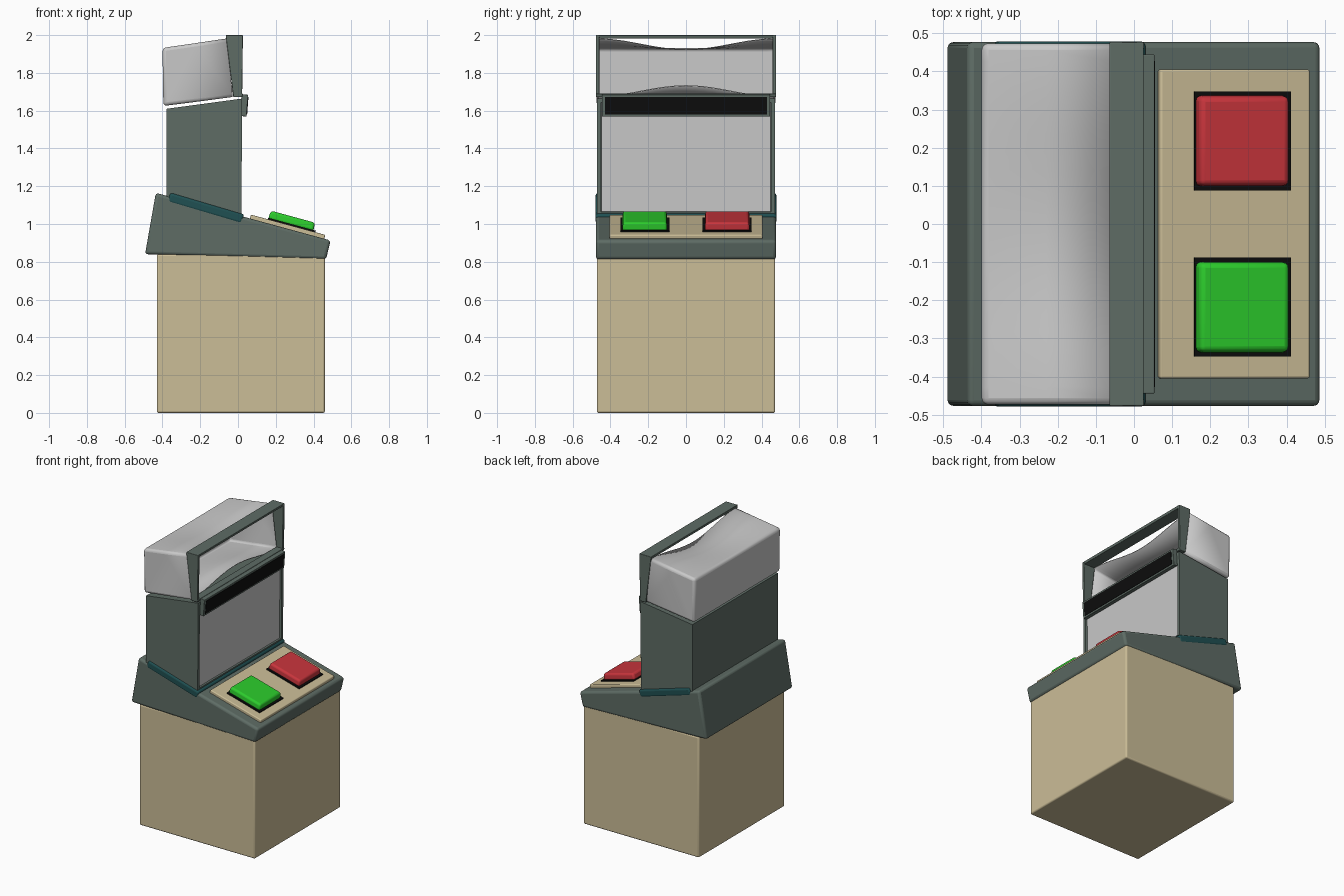
import bpy, bmesh, math
from mathutils import Matrix

if "Cube" in bpy.data.objects:
    bpy.data.objects.remove(bpy.data.objects["Cube"])


def material(name, r, g, b):
    m = bpy.data.materials.new(name)
    m.use_nodes = True
    m.diffuse_color = (r, g, b, 1)
    m.node_tree.nodes["Principled BSDF"].inputs["Base Color"].default_value = (r, g, b, 1)
    return m


beige = material("beige", 0.6, 0.51, 0.31)
slate = material("slate green", 0.112, 0.15, 0.13)
teal = material("dark teal", 0.014, 0.08, 0.085)
grey = material("light grey", 0.58, 0.58, 0.58)
black = material("black", 0.004, 0.004, 0.004)
red = material("red", 0.58, 0.035, 0.045)
green = material("green", 0.025, 0.6, 0.025)


def finish(name, bm, mats, bevel=0.0, segments=3):
    bmesh.ops.recalc_face_normals(bm, faces=bm.faces)
    mesh = bpy.data.meshes.new(name)
    bm.to_mesh(mesh)
    bm.free()
    obj = bpy.data.objects.new(name, mesh)
    bpy.context.collection.objects.link(obj)
    for m in mats:
        mesh.materials.append(m)
    if bevel:
        mod = obj.modifiers.new("Bevel", "BEVEL")
        mod.width, mod.segments = bevel, segments
        mod.limit_method = "ANGLE"
        mod.angle_limit = math.radians(35)
    bpy.ops.object.select_all(action="DESELECT")
    obj.select_set(True)
    bpy.context.view_layer.objects.active = obj
    bpy.ops.object.shade_smooth_by_angle(angle=math.radians(40))
    return obj


def prism_mesh(profile, y0, y1):
    """Extrude an xz outline from y0 to y1."""
    bm = bmesh.new()
    face = bm.faces.new([bm.verts.new((x, y0, z)) for x, z in profile])
    ext = bmesh.ops.extrude_face_region(bm, geom=[face])["geom"]
    bmesh.ops.translate(bm, vec=(0, y1 - y0, 0),
                        verts=[v for v in ext if isinstance(v, bmesh.types.BMVert)])
    return bm


def prism(name, profile, y0, y1, mat, bevel=0.0):
    return finish(name, prism_mesh(profile, y0, y1), [mat], bevel)


def slab(name, center, size, tilt, mat, bevel=0.0, taper=1.0):
    """Box tilted about y, optionally narrower at the top."""
    bm = bmesh.new()
    bmesh.ops.create_cube(bm, size=1)
    for v in bm.verts:
        k = taper if v.co.z > 0 else 1
        v.co.x *= size[0] * k
        v.co.y *= size[1] * k
        v.co.z *= size[2]
    bm.transform(Matrix.Translation(center) @ Matrix.Rotation(tilt, 4, "Y"))
    return finish(name, bm, [mat], bevel)


# Pedestal and sloped console
slab("pedestal", (0.015, 0, 0.42), (0.89, 0.944, 0.84), 0, beige, 0.01)
prism("console", [(-0.492, 0.84), (-0.435, 1.165), (0.49, 0.913), (0.466, 0.812)],
      -0.477, 0.477, slate, 0.016)

# Control tray and two push buttons, stacked along the console slope
SLOPE = math.atan2(0.252, 0.925)


def on_console(x, y, lift):
    z = 1.165 - (x + 0.435) * math.tan(SLOPE)
    return (x + lift * math.sin(SLOPE), y, z + lift * math.cos(SLOPE))


slab("control_tray", on_console(0.26, 0, 0.006), (0.408, 0.81, 0.03), SLOPE, beige, 0.006)
for side, y, mat in (("left", 0.218, red), ("right", -0.218, green)):
    slab(side + "_button_base", on_console(0.278, y, 0.023), (0.262, 0.26, 0.012), SLOPE, black)
    slab(side + "_button", on_console(0.273, y, 0.046), (0.25, 0.24, 0.046), SLOPE, mat,
         0.013, 0.96)

# Gasket under the screen housing
slab("gasket", (-0.17, 0, 1.083), (0.41, 0.958, 0.054), math.radians(16.5), teal, 0.014)

# Screen housing with a recessed grey screen
bm = prism_mesh([(-0.378, 1.1), (-0.378, 1.61), (0.022, 1.664), (0.018, 1.045)], -0.47, 0.47)
bmesh.ops.recalc_face_normals(bm, faces=bm.faces)
front = max(bm.faces, key=lambda f: f.calc_center_median().x)
bmesh.ops.inset_individual(bm, faces=[front], thickness=0.028, depth=0)
bmesh.ops.inset_individual(bm, faces=[front], thickness=0.003, depth=-0.012)
front.material_index = 1
finish("screen_housing", bm, [slate, grey])

# Slot bar above the screen
prism("slot_surround", [(0.015, 1.572), (0.018, 1.688), (0.054, 1.684), (0.045, 1.568)],
      -0.445, 0.445, slate, 0.003)
prism("slot", [(0.04, 1.58), (0.046, 1.672), (0.0555, 1.672), (0.0485, 1.58)],
      -0.428, 0.428, black)

# Upper window frame
RIM = 0.018


def back_x(z):
    return -0.025 - 0.04 * (z - 1.675) / 0.325


def frame_profile(z0, z1):
    return [(back_x(z0), z0), (back_x(z1), z1), (0.026, z1), (0.022, z0)]


prism("frame_top", frame_profile(2 - RIM, 2.0), -0.477, 0.477, slate, 0.003)
prism("frame_bottom", frame_profile(1.672, 1.672 + RIM), -0.477, 0.477, slate, 0.003)
for side, s in (("left", 1), ("right", -1)):
    prism("frame_" + side, frame_profile(1.675, 1.998), s * 0.459, s * 0.477, slate, 0.003)

# Hollow hood: roof and floor pinch towards the middle at the front
HALF, STEPS = 0.474, 20
bm = bmesh.new()
rings = []
for i in range(STEPS + 1):
    t = 2 * i / STEPS - 1
    pinch = 0.058 * (1 + math.cos(math.pi * t)) / 2
    outline = [(-0.058, 1.983 - pinch), (-0.23, 1.957 - pinch * 0.5), (-0.4, 1.932),
               (-0.395, 1.625), (-0.21, 1.648 + pinch * 0.5), (-0.028, 1.672 + pinch)]
    rings.append([bm.verts.new((x, t * HALF, z)) for x, z in outline])
for a, b in zip(rings, rings[1:]):
    for j in range(len(a) - 1):
        bm.faces.new((a[j], a[j + 1], b[j + 1], b[j]))
for ring in (rings[0], rings[-1]):
    bm.faces.new(ring)
hood = finish("hood", bm, [grey], 0.018)
shell = hood.modifiers.new("Thickness", "SOLIDIFY")
shell.thickness = 0.005
